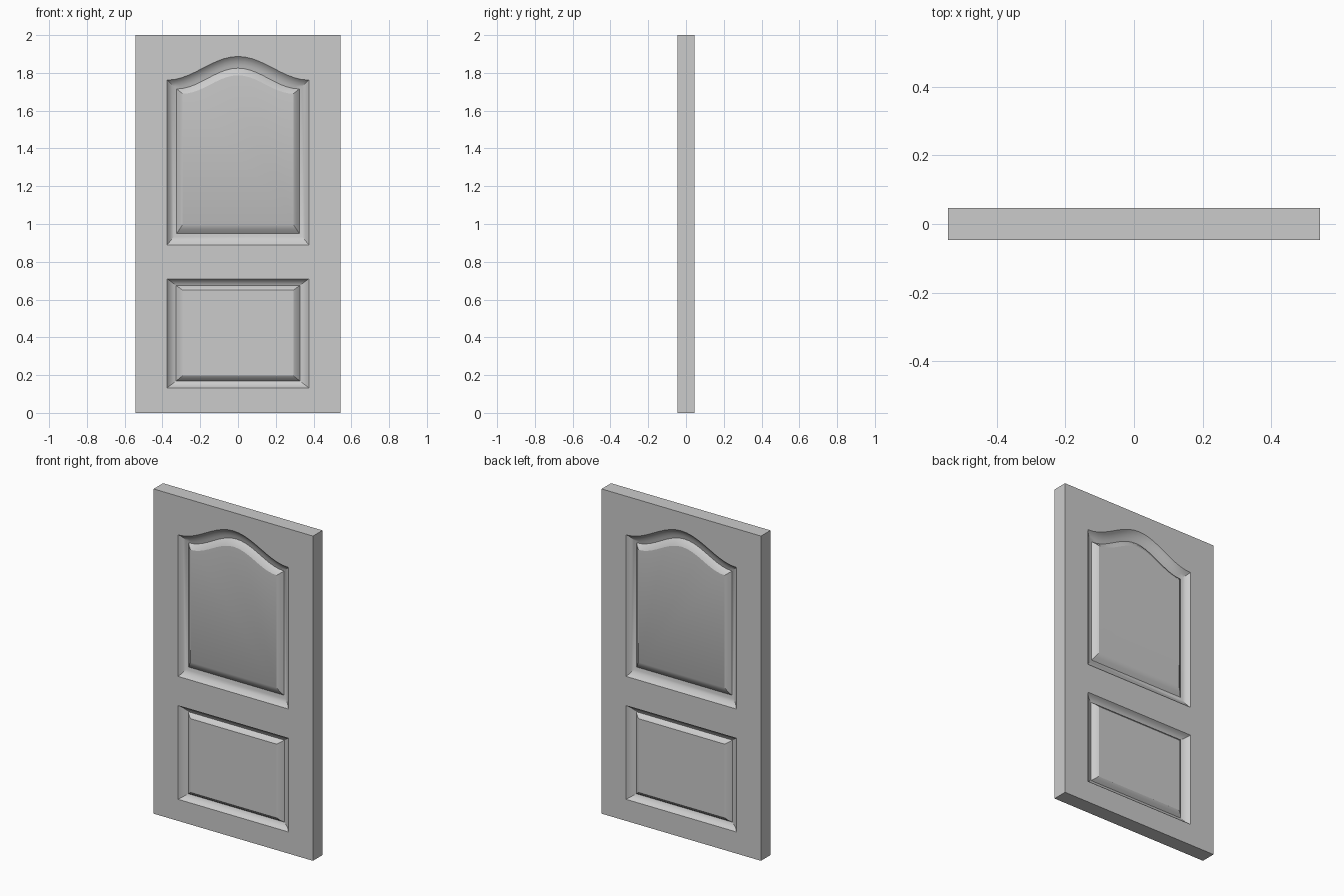
import bpy, bmesh, math

if "Cube" in bpy.data.objects:
    bpy.data.objects.remove(bpy.data.objects["Cube"])

W, H, T = 0.543, 2.0, 0.046          # half width, height, half thickness
ARCH = 20                            # segments across a panel top

# Panel outlines: half width, bottom, shoulder, crown (rim, groove, raised field)
UPPER = [(0.375, 0.89, 1.762, 1.887), (0.325, 0.95, 1.715, 1.825), (0.293, 0.997, 1.69, 1.787)]
LOWER = [(0.375, 0.133, 0.71, 0.71), (0.327, 0.169, 0.674, 0.674), (0.293, 0.197, 0.65, 0.65)]

# Moulding profile: position along outlines (0 rim, 1 groove, 2 field), depth
PROFILE = [(0, 0), (0.15, 0.009), (0.4, 0.019), (0.7, 0.026), (1, 0.03),
           (1.45, 0.014), (2, 0.004)]

bm = bmesh.new()


def outline(bounds, depth):
    """Closed ring of vertices with an optional ogee arch on top."""
    w, z0, z1, z2 = bounds
    n = ARCH if z2 > z1 else 1
    pts = [(-w, z0), (w, z0)]
    for i in range(n + 1):
        u = 1 - 2 * i / n
        pts.append((w * u, z1 + (z2 - z1) * (1 + math.cos(math.pi * u)) / 2))
    return [bm.verts.new((x, depth - T, z)) for x, z in pts]


def bridge(a, b):
    for i in range(len(a)):
        j = (i + 1) % len(a)
        bm.faces.new((a[i], a[j], b[j], b[i]))


def loop_edges(ring):
    return [e for e in (bm.edges.get((ring[i - 1], ring[i])) or
                        bm.edges.new((ring[i - 1], ring[i])) for i in range(len(ring)))]


# Moulded panels
rims = []
for shapes in (UPPER, LOWER):
    rings = []
    for s, depth in PROFILE:
        k = min(int(s), 1)
        f = s - k
        rings.append(outline([p + (q - p) * f for p, q in zip(shapes[k], shapes[k + 1])], depth))
    for a, b in zip(rings, rings[1:]):
        bridge(a, b)
    bm.faces.new(rings[-1])
    rims += loop_edges(rings[0])

# Slab edge and the flat frame around both panels
edge = outline((W, 0, H, H), 0)
middle = outline((W, 0, H, H), T)
bridge(middle, edge)
bmesh.ops.triangle_fill(bm, use_beauty=True, use_dissolve=False,
                        edges=rims + loop_edges(edge), normal=(0, -1, 0))

# Same moulding on the back
bmesh.ops.mirror(bm, geom=bm.verts[:] + bm.edges[:] + bm.faces[:], axis='Y', merge_dist=0.0001)
bmesh.ops.remove_doubles(bm, verts=bm.verts[:], dist=0.0001)
bmesh.ops.recalc_face_normals(bm, faces=bm.faces[:])

mesh = bpy.data.meshes.new("door_panel")
bm.to_mesh(mesh)
bm.free()
door = bpy.data.objects.new("door_panel", mesh)
bpy.context.collection.objects.link(door)
bpy.context.view_layer.objects.active = door
door.select_set(True)
bpy.ops.object.shade_smooth_by_angle(angle=math.radians(22))
